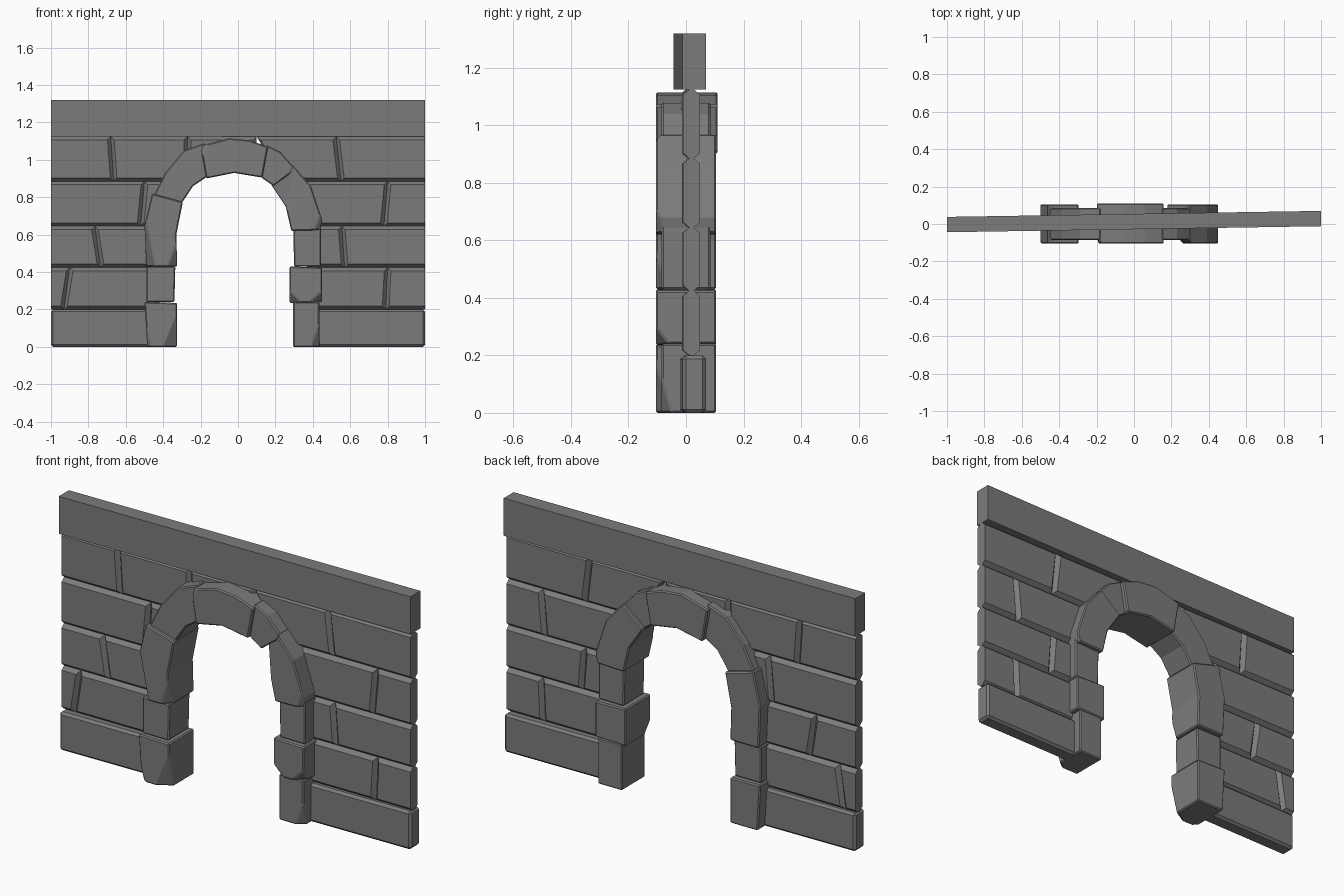
import bpy
import bmesh
from mathutils import Vector

cube = bpy.data.objects.get("Cube")
if cube:
    bpy.data.objects.remove(cube, do_unlink=True)

stone = bpy.data.materials.new("grey_stone")
stone.use_nodes = True
GREY = (0.2, 0.2, 0.2, 1)
stone.diffuse_color = GREY
stone.node_tree.nodes["Principled BSDF"].inputs["Base Color"].default_value = GREY


def finish(bm, name, bevel=0):
    bmesh.ops.recalc_face_normals(bm, faces=bm.faces)
    mesh = bpy.data.meshes.new(name)
    bm.to_mesh(mesh)
    bm.free()
    mesh.materials.append(stone)
    obj = bpy.data.objects.new(name, mesh)
    bpy.context.collection.objects.link(obj)
    if bevel:
        mod = obj.modifiers.new("worn_edges", 'BEVEL')
        mod.width = bevel
        mod.segments = 1
        mod.limit_method = 'ANGLE'
        mod.angle_limit = 0.6


def loft(layers):
    """Join matching loops of points and cap both ends."""
    bm = bmesh.new()
    rings = [[bm.verts.new(p) for p in layer] for layer in layers]
    n = len(rings[0])
    for a, b in zip(rings, rings[1:]):
        for i in range(n):
            j = (i + 1) % n
            bm.faces.new((a[i], a[j], b[j], b[i]))
    bm.faces.new(rings[0])
    bm.faces.new(rings[-1])
    return bm


def slab(name, x0, x1, z0, z1, bevel=0):
    """Long course that runs slightly skewed through the arch."""
    outline = [(x0, z0), (x1, z0), (x1, z1), (x0, z1)]
    bm = loft([[(x, 0.013 + 0.016 * x + y, z) for x, z in outline] for y in (-0.041, 0.041)])
    finish(bm, name, bevel)


def brick(name, left, right, z0, z1):
    """Pillow-faced brick; left and right are (bottom x, top x)."""
    def quad(inset, y):
        lx = [x if x == -1 else x + inset for x in left]
        rx = [x if x == 1 else x - inset for x in right]
        pts = [(lx[0], z0 + inset), (rx[0], z0 + inset), (rx[1], z1 - inset), (lx[1], z1 - inset)]
        return [(x, 0.013 + 0.006 * x + y, z) for x, z in pts]
    finish(loft([quad(0.018, -0.029), quad(0, -0.008), quad(0, 0.008), quad(0.018, 0.029)]), name)


def arch_stone(name, outline, y0, y1, chips=()):
    """Voussoir or pillar block with broken corners cut off by planes."""
    bm = loft([[(x, y, z) for x, z in outline] for y in (y0, y1)])
    bmesh.ops.recalc_face_normals(bm, faces=bm.faces)
    for point, normal in chips:
        geom = bm.verts[:] + bm.edges[:] + bm.faces[:]
        cut = bmesh.ops.bisect_plane(bm, geom=geom, plane_co=Vector(point),
                                     plane_no=Vector(normal), clear_outer=True)
        edges = [e for e in cut["geom_cut"] if isinstance(e, bmesh.types.BMEdge)]
        bmesh.ops.holes_fill(bm, edges=edges)
    finish(bm, name, 0.006)


# Top beam and foot courses
slab("top_beam", -1, 1, 1.125, 1.32)
slab("foot_course_right", -1, -0.43, 0, 0.2, 0.012)
slab("foot_course_left", 0.38, 1, 0, 0.2, 0.012)

# Brick courses: height range, then joints as (bottom x, top x)
courses = [
    (0.2, 0.425, [[(-1, -1), (-0.93, -0.9), (-0.42, -0.42)],
                  [(0.38, 0.38), (0.79, 0.8), (1, 1)]]),
    (0.425, 0.645, [[(-1, -1), (-0.735, -0.765), (-0.42, -0.42)],
                    [(0.37, 0.37), (0.57, 0.555), (1, 1)]]),
    (0.645, 0.885, [[(-1, -1), (-0.52, -0.5), (-0.34, -0.3)],
                    [(0.36, 0.25), (0.78, 0.8), (1, 1)]]),
    (0.885, 1.125, [[(-1, -1), (-0.665, -0.68), (-0.27, -0.27)],
                    [(0.24, 0.1), (0.55, 0.525), (1, 1)]]),
]
for row, (z0, z1, sides) in enumerate(courses, 1):
    for side, joints in zip(("right", "left"), sides):
        for i in range(len(joints) - 1):
            brick(f"brick_row{row}_{side}_{i + 1}", joints[i], joints[i + 1], z0, z1)
brick("brick_over_crown", (-0.27, -0.27), (0.1, 0.1), 0.98, 1.125)

# Right pillar and its arch stones
arch_stone("right_pillar_base", [(-0.485, 0), (-0.325, 0), (-0.325, 0.235), (-0.5, 0.24)],
           -0.105, 0.105,
           [((-0.36, -0.105, 0.1), (0.6, -1, -0.25)), ((-0.485, -0.08, 0), (-1, -1, -0.3))])
arch_stone("right_pillar_middle", [(-0.49, 0.24), (-0.34, 0.24), (-0.335, 0.43), (-0.49, 0.43)],
           -0.085, 0.085)
arch_stone("right_pillar_top",
           [(-0.49, 0.43), (-0.325, 0.43), (-0.33, 0.6), (-0.295, 0.775), (-0.46, 0.82), (-0.5, 0.65)],
           -0.105, 0.105,
           [((-0.35, -0.105, 0.5), (0.8, -1, -0.3)), ((-0.5, -0.07, 0.6), (-1, -0.7, -0.2))])
arch_stone("right_arch_curve",
           [(-0.45, 0.81), (-0.39, 0.93), (-0.29, 1.05), (-0.18, 1.09), (-0.165, 0.91),
            (-0.24, 0.86), (-0.3, 0.77)], -0.085, 0.085,
           [((-0.4, -0.085, 0.93), (-1, -1, 0.5))])

# Crown of the arch
arch_stone("arch_crown",
           [(-0.2, 1.075), (-0.05, 1.115), (0.06, 1.105), (0.16, 1.07), (0.13, 0.905),
            (-0.02, 0.93), (-0.17, 0.9)], -0.105, 0.11,
           [((-0.2, -0.08, 1.06), (-1, -1, 0.4))])

# Left pillar and its arch stones
arch_stone("left_arch_thin", [(0.15, 1.08), (0.23, 1.04), (0.31, 0.95), (0.19, 0.86), (0.125, 0.905)],
           -0.085, 0.085)
arch_stone("left_arch_curve",
           [(0.175, 0.87), (0.295, 0.97), (0.39, 0.86), (0.45, 0.68), (0.44, 0.625),
            (0.285, 0.62), (0.255, 0.75)], -0.105, 0.105,
           [((0.27, -0.105, 0.78), (-0.9, -1, 0.2)), ((0.43, -0.105, 0.68), (0.8, -1, -0.3))])
arch_stone("left_pillar_upper", [(0.3, 0.43), (0.445, 0.43), (0.445, 0.65), (0.295, 0.64)],
           -0.085, 0.085)
arch_stone("left_pillar_middle", [(0.275, 0.235), (0.45, 0.24), (0.45, 0.425), (0.275, 0.43)],
           -0.105, 0.105,
           [((0.43, -0.105, 0.28), (0.7, -1, -0.8)), ((0.295, -0.105, 0.28), (-0.8, -1, -0.8))])
arch_stone("left_pillar_base", [(0.295, 0), (0.435, 0), (0.435, 0.24), (0.295, 0.24)],
           -0.085, 0.105,
           [((0.42, -0.085, 0.08), (0.8, -1, -0.3))])
